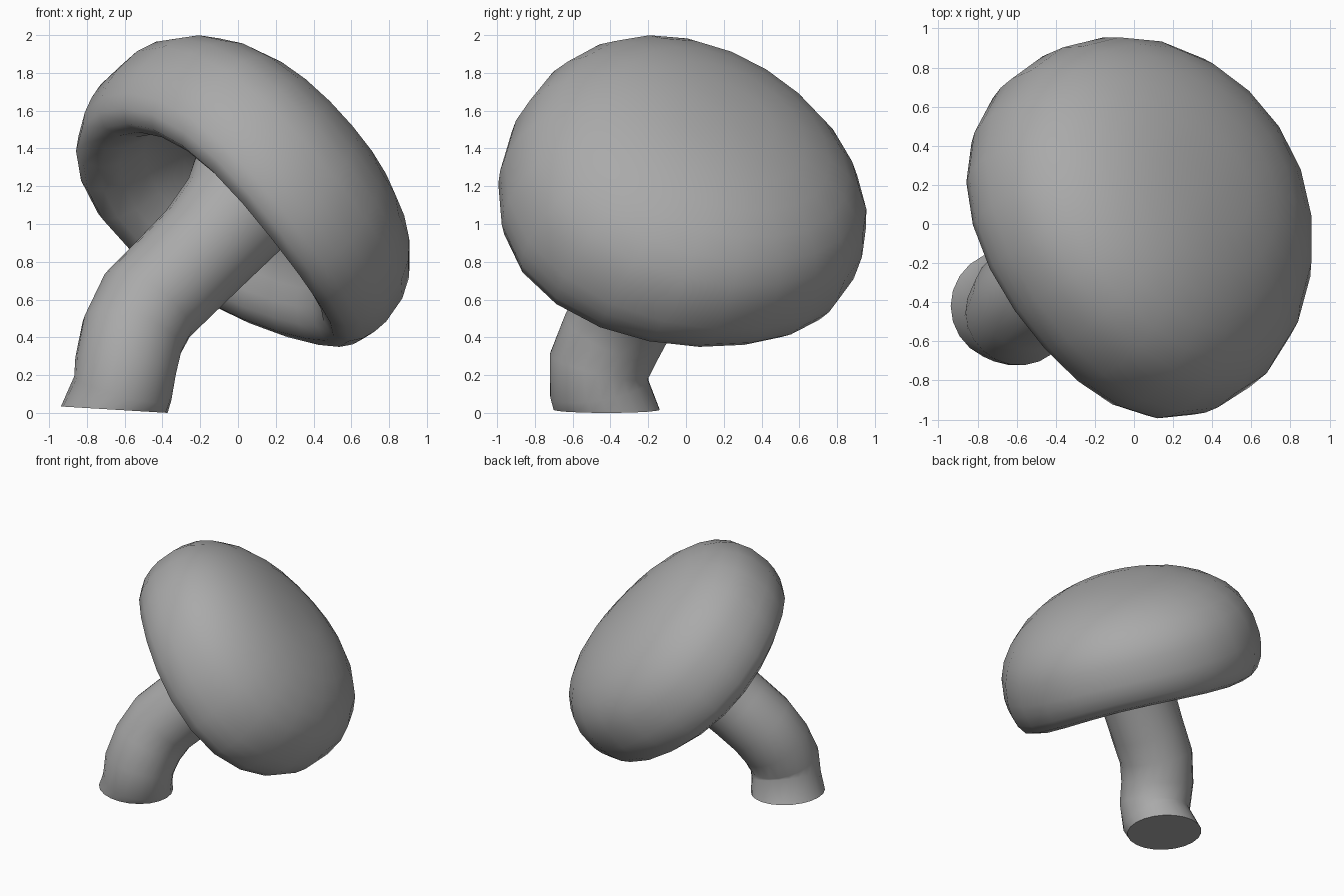
import bpy, bmesh, math
from mathutils import Vector

SEGMENTS = 22

cube = bpy.data.objects.get("Cube")
if cube:
    bpy.data.objects.remove(cube, do_unlink=True)

grey = bpy.data.materials.new("plain grey")
grey.use_nodes = True
colour = (0.4, 0.4, 0.4, 1)
grey.diffuse_color = colour
grey.node_tree.nodes["Principled BSDF"].inputs["Base Color"].default_value = colour


def loft(name, rings):
    """Skin a list of vertex rings and close both ends."""
    bm = bmesh.new()
    loops = [[bm.verts.new(p) for p in ring] for ring in rings]
    for low, high in zip(loops, loops[1:]):
        for i in range(SEGMENTS):
            j = (i + 1) % SEGMENTS
            bm.faces.new((low[i], low[j], high[j], high[i]))
    for end in (loops[0], loops[-1]):
        if (end[0].co - end[SEGMENTS // 2].co).length > 0.01:
            bm.faces.new(end)
    bmesh.ops.remove_doubles(bm, verts=bm.verts, dist=0.0005)
    bmesh.ops.recalc_face_normals(bm, faces=bm.faces)
    mesh = bpy.data.meshes.new(name)
    bm.to_mesh(mesh)
    bm.free()
    mesh.materials.append(grey)
    obj = bpy.data.objects.new(name, mesh)
    bpy.context.collection.objects.link(obj)
    bpy.ops.object.select_all(action="DESELECT")
    obj.select_set(True)
    bpy.context.view_layer.objects.active = obj
    bpy.ops.object.shade_smooth_by_angle(angle=math.radians(60))
    return obj


def frame(axis, hint):
    """Two directions square to the axis, the first close to the hint."""
    axis = axis.normalized()
    u = (hint - axis * hint.dot(axis)).normalized()
    return u, axis.cross(u)


ANGLES = [2 * math.pi * i / SEGMENTS for i in range(SEGMENTS)]

# Cap: a tilted full-shouldered dome, two sides bent down, hollow underneath
centre = Vector((0.095, 0.045, 1.23))
axis = Vector((0.61, 0.37, 0.70)).normalized()
u, v = frame(axis, Vector((0.63, -0.75, -0.13)))
EQUATOR, DOME, FULLNESS = -0.1, 0.59, 0.81
lip = [(0.99, 0.3), (0.965, 0.6), (0.92, 0.86), (0.84, 1), (0.75, 0.92), (0.67, 0.7)]
hollow = [(0.61, -0.19), (0.47, -0.05), (0.25, 0.02), (0, 0.03)]


def cap_ring(radius, height, hang=0):
    ring = []
    for a in ANGLES:
        cu, cv = math.cos(a), math.sin(a)
        reach = radius * (0.99 + 0.04 * max(0, cu) - 0.04 * max(0, -cv))
        bend = 0.14 if cu > 0 else 0.07
        drop = hang * (0.32 - 0.06 * cv * cv - 0.02 * cv) + bend * (reach * cu) ** 2
        ring.append(centre + (u * cu + v * cv) * reach + axis * (height - drop))
    return ring


cap_rings = [cap_ring(0, EQUATOR + DOME)]
for i in range(7, -1, -1):
    t = math.pi / 2 * i / 8
    cap_rings.append(cap_ring(math.cos(t) ** FULLNESS,
                              EQUATOR + DOME * math.sin(t) ** FULLNESS))
cap_rings += [cap_ring(r, EQUATOR, hang) for r, hang in lip]
cap_rings += [cap_ring(r, h) for r, h in hollow]
loft("mushroom_cap", cap_rings)

# Stem: a tube with a knee and a flared foot, widening into the cap
path = [
    ((-0.655, -0.42, 0.017), 0.283), ((-0.61, -0.46, 0.13), 0.265),
    ((-0.595, -0.46, 0.25), 0.27), ((-0.56, -0.39, 0.41), 0.275),
    ((-0.48, -0.31, 0.57), 0.28), ((-0.34, -0.24, 0.71), 0.28),
    ((-0.17, -0.15, 0.88), 0.285), ((-0.01, -0.05, 1.06), 0.31),
    ((0.08, 0.02, 1.24), 0.33),
]
points = [Vector(p) for p, r in path]
stem_rings = []
for i, (p, r) in enumerate(path):
    if i == 0:
        along = Vector((0.06, 0, 1))
    else:
        along = points[min(i + 1, len(points) - 1)] - points[i - 1]
    side, back = frame(along, Vector((1, 0, 0)))
    stem_rings.append([points[i] + (side * math.cos(a) + back * math.sin(a)) * r
                       for a in ANGLES])
loft("mushroom_stem", stem_rings)
